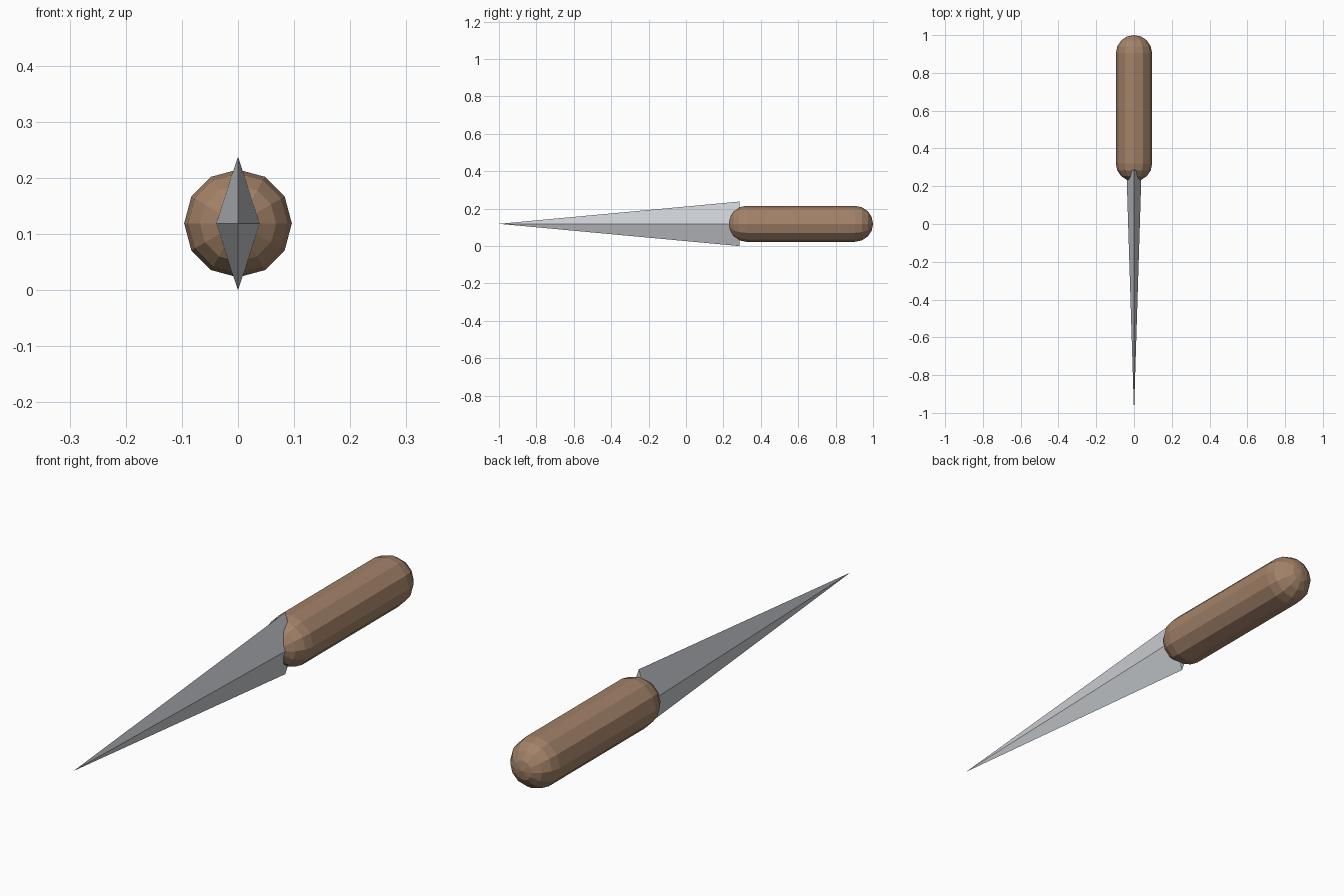
import bpy, bmesh, math
from mathutils import Matrix, Vector

cube = bpy.data.objects.get("Cube")
if cube:
    bpy.data.objects.remove(cube, do_unlink=True)

AXIS_Z = 0.119


def material(name, srgb):
    color = [(c / 255) ** 2.2 for c in srgb] + [1.0]
    mat = bpy.data.materials.new(name)
    mat.use_nodes = True
    mat.diffuse_color = color
    shader = mat.node_tree.nodes["Principled BSDF"]
    shader.inputs["Base Color"].default_value = color
    shader.inputs["Roughness"].default_value = 0.7
    return mat


def finish(name, bm, mat):
    bmesh.ops.recalc_face_normals(bm, faces=bm.faces)
    mesh = bpy.data.meshes.new(name)
    bm.to_mesh(mesh)
    bm.free()
    mesh.materials.append(mat)
    obj = bpy.data.objects.new(name, mesh)
    bpy.context.collection.objects.link(obj)
    return obj


# Rounded grip: a faceted sphere split at its equator and stretched along y
RADIUS, FRONT, BACK = 0.096, 0.225, 1.0
half = (BACK - FRONT) / 2 - RADIUS
bm = bmesh.new()
bmesh.ops.create_uvsphere(bm, u_segments=12, v_segments=8, radius=RADIUS)
equator = [e for e in bm.edges if all(abs(v.co.z) < 1e-5 for v in e.verts)]
bmesh.ops.split_edges(bm, edges=equator)
for face_verts in [{v for f in bm.faces if f.calc_center_median().z * s > 0 for v in f.verts}
                   for s in (1, -1)]:
    side = math.copysign(half, sum(v.co.z for v in face_verts))
    bmesh.ops.translate(bm, verts=list(face_verts), vec=(0, 0, side))
rims = [e for e in bm.edges if e.is_boundary]
bmesh.ops.bridge_loops(bm, edges=rims)
bmesh.ops.transform(bm, verts=bm.verts, matrix=Matrix.Translation((0, (FRONT + BACK) / 2, AXIS_Z))
                    @ Matrix.Rotation(math.pi / 2, 4, "X"))
finish("handle", bm, material("brown wood", (161, 129, 104)))

# Diamond-section blade: a capped four-sided spike
BASE, TIP = 0.287, -1.0
bm = bmesh.new()
base = [bm.verts.new(Vector((x, BASE, AXIS_Z + z)))
        for x, z in ((0.04, 0), (0, AXIS_Z), (-0.04, 0), (0, -AXIS_Z))]
tip = bm.verts.new((0, TIP, AXIS_Z))
bm.faces.new(base)
for i in range(4):
    bm.faces.new((base[i], base[(i + 1) % 4], tip))
finish("blade", bm, material("pale steel", (202, 205, 210)))
